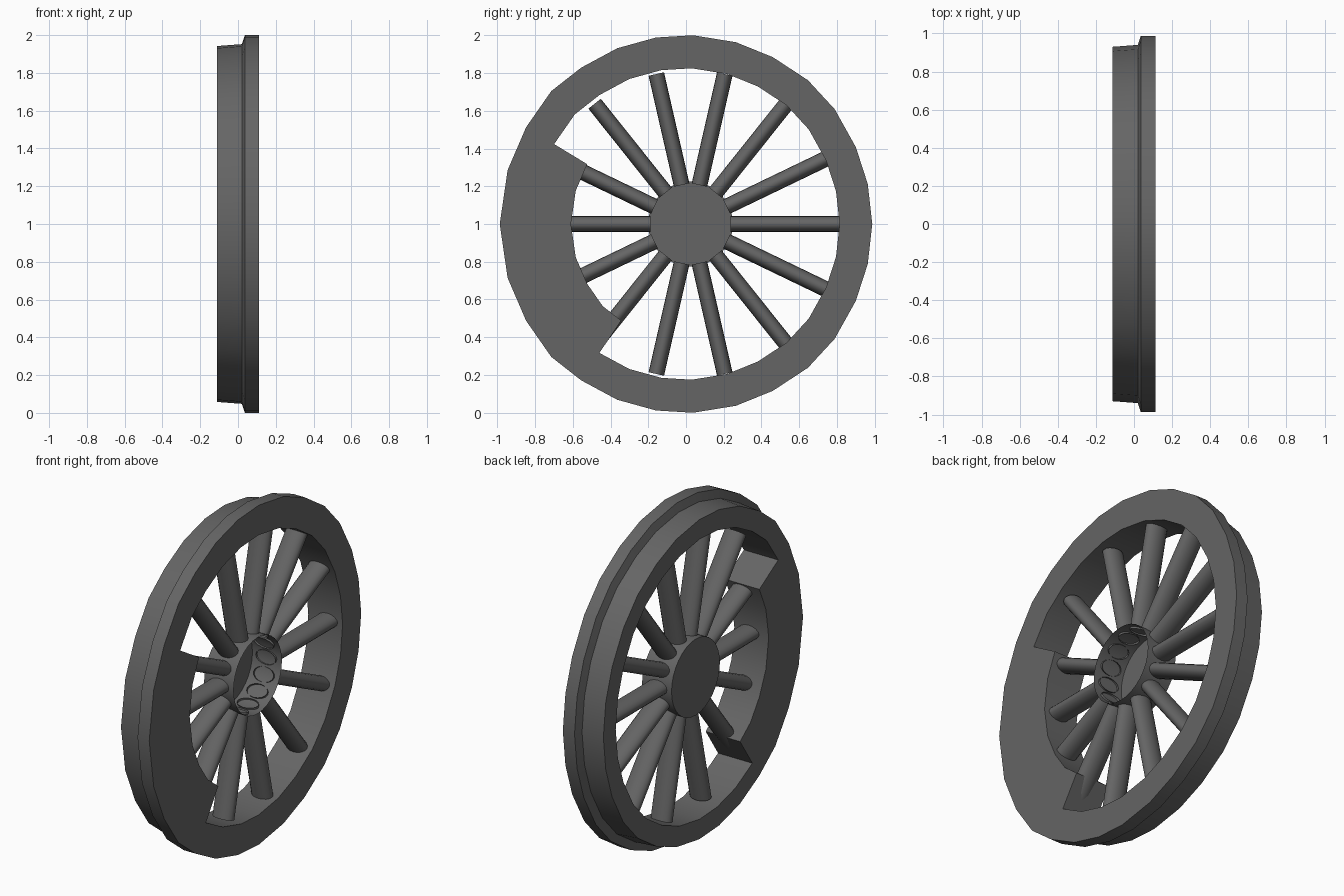
import bpy, bmesh, math
from mathutils import Vector

if "Cube" in bpy.data.objects:
    bpy.data.objects.remove(bpy.data.objects["Cube"])

CZ = 1.0        # axle height
HUB_Y = 0.024   # hub sits slightly off the rim centre
X0, X1 = -0.112, 0.112

iron = bpy.data.materials.new("dark iron grey")
iron.diffuse_color = (0.13, 0.13, 0.13, 1)
iron.use_nodes = True
iron.node_tree.nodes["Principled BSDF"].inputs["Base Color"].default_value = iron.diffuse_color


def finish(name, bm, angle=35):
    bmesh.ops.recalc_face_normals(bm, faces=bm.faces)
    me = bpy.data.meshes.new(name)
    bm.to_mesh(me)
    bm.free()
    me.materials.append(iron)
    ob = bpy.data.objects.new(name, me)
    bpy.context.collection.objects.link(ob)
    bpy.ops.object.select_all(action='DESELECT')
    ob.select_set(True)
    bpy.context.view_layer.objects.active = ob
    bpy.ops.object.shade_smooth_by_angle(angle=math.radians(angle))
    return ob


def bridge(bm, a, b, closed=True):
    n = len(a)
    for i in range(n if closed else n - 1):
        j = (i + 1) % n
        bm.faces.new((a[i], a[j], b[j], b[i]))


# uneven 28-sided outline (y, z), upper half mirrored to the lower half
upper = [(.987, 0), (.963, .212), (.900, .407), (.788, .608), (.646, .762),
         (.460, .884), (.265, .963), (.037, 1.0), (-.159, .988), (-.365, .931),
         (-.556, .828), (-.714, .704), (-.847, .513), (-.945, .286), (-.987, 0)]
outline = upper + [(y, -z) for y, z in reversed(upper[1:-1])]


def ring(bm, x, s, pts):
    return [bm.verts.new((x, y * s, CZ + z * s)) for y, z in pts]


# rim: tread, flange and inner wall
bm = bmesh.new()
profile = [(X0, .825), (X0, .942), (.02, .952), (.036, 1.0), (X1, 1.0), (X1, .825)]
rings = [ring(bm, x, s, outline) for x, s in profile]
for k in range(len(rings)):
    bridge(bm, rings[k], rings[(k + 1) % len(rings)])
finish("rim", bm)

# counterweight: inward extension of part of the rim
bm = bmesh.new()
part = outline[12:19]
rings = [ring(bm, x, s, part) for x, s in
         [(X0, .825), (X0, .618), (X1, .618), (X1, .825)]]
for k in range(3):
    bridge(bm, rings[k], rings[k + 1], closed=False)
for e in (0, -1):
    bm.faces.new([r[e] for r in rings])
finish("counterweight", bm)

# hub: cup closed on the tread side, open on the flange side
bm = bmesh.new()
circle = [(math.cos(2 * math.pi * i / 32), math.sin(2 * math.pi * i / 32)) for i in range(32)]
cup = [[bm.verts.new((x, HUB_Y + .225 * c, CZ + .225 * s)) for c, s in circle]
       for x in (-.08, X1)]
bridge(bm, cup[0], cup[1])
bm.faces.new(cup[0])
finish("hub", bm)

# spokes: fourteen oval tubes
for k in range(14):
    a = 2 * math.pi * k / 14
    out = Vector((0, math.cos(a), math.sin(a)))
    side = Vector((0, -math.sin(a), math.cos(a)))
    bm = bmesh.new()
    ends = []
    for r in (.212, .815):
        c = Vector((.015, HUB_Y, CZ)) + out * r
        ends.append([bm.verts.new(c + side * (.042 * math.cos(t)) + Vector((.065 * math.sin(t), 0, 0)))
                     for t in (2 * math.pi * i / 16 for i in range(16))])
    bridge(bm, ends[0], ends[1])
    bm.faces.new(ends[1])
    finish("spoke_%02d" % (k + 1), bm, 50)
